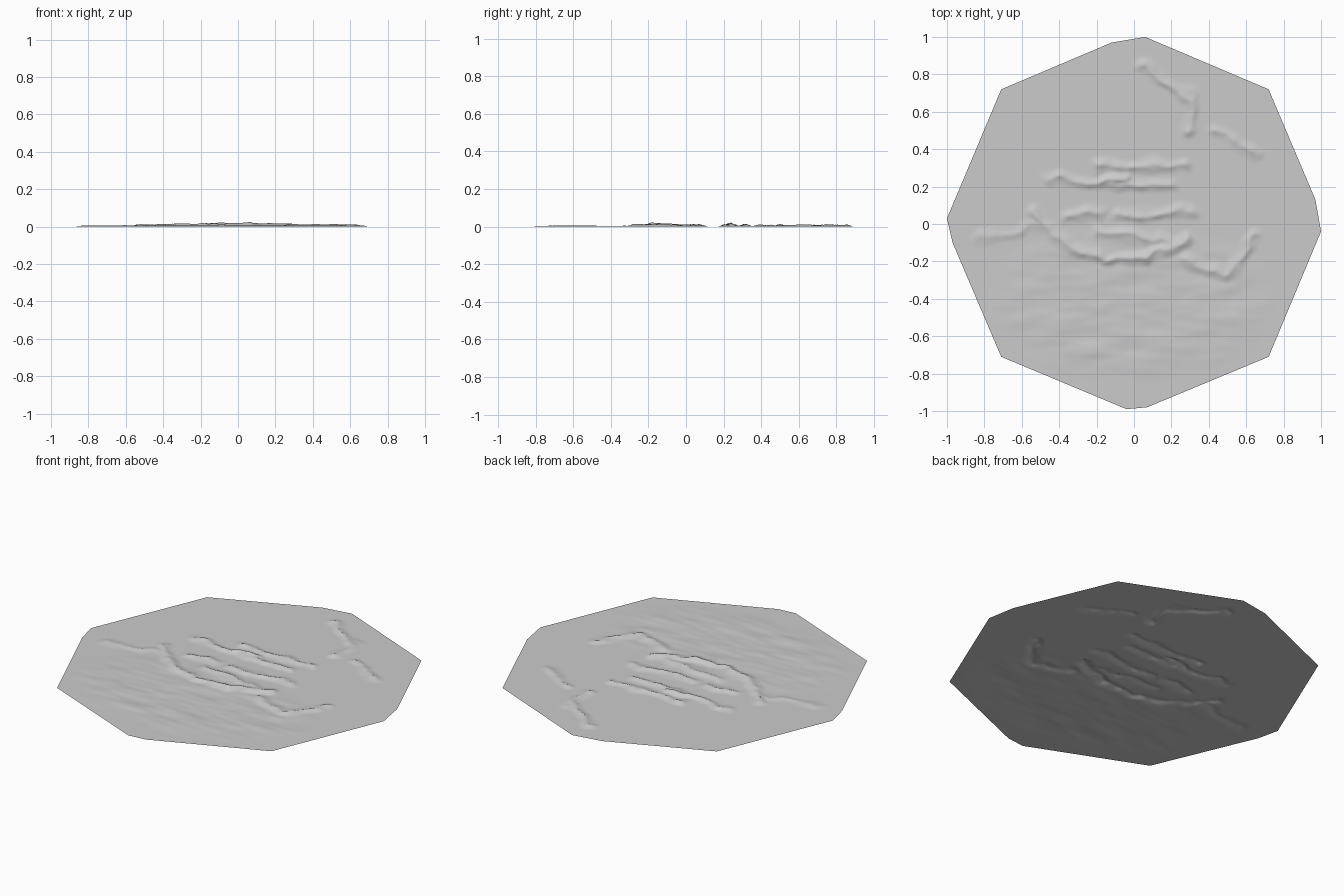
import bpy, bmesh, math
from mathutils import Vector, noise

if "Cube" in bpy.data.objects:
    bpy.data.objects.remove(bpy.data.objects["Cube"])

# Outline of the terrain sheet, clockwise from the back
OUTLINE = [(-0.12, 0.97), (0.06, 1.0), (0.72, 0.72), (0.97, 0.13), (1.0, -0.04), (0.72, -0.71),
           (0.07, -0.98), (-0.04, -0.99), (-0.71, -0.71), (-0.97, -0.1), (-1.0, 0.03), (-0.71, 0.72)]

# Mountain ridges: crest height, then crest path
RIDGES = [
    (0.013, (0.04, 0.85), (0.31, 0.67), (0.3, 0.49)),
    (0.011, (0.42, 0.51), (0.66, 0.37)),
    (0.015, (-0.46, 0.25), (-0.12, 0.21), (0.2, 0.21)),
    (0.023, (-0.18, 0.23), (-0.04, 0.24)),
    (0.014, (-0.2, 0.31), (0.28, 0.31)),
    (0.014, (-0.37, 0.04), (-0.18, 0.06)),
    (0.015, (-0.08, 0.05), (0.31, 0.07)),
    (0.016, (-0.53, 0.06), (-0.34, -0.14), (-0.1, -0.18)),
    (0.025, (-0.14, -0.18), (0.06, -0.18)),
    (0.018, (0.06, -0.18), (0.29, -0.08)),
    (0.014, (-0.2, -0.04), (0.2, -0.1)),
    (0.013, (0.27, -0.19), (0.5, -0.28), (0.64, -0.06)),
    (0.008, (-0.82, -0.08), (-0.47, 0.0)),
]
WIDTH = 0.047


def ridge_height(p, height, *path):
    """Sloped flanks around a crest line."""
    d = min((p - q.lerp(r, t)).length for q, r, t in nearest(p, path)) / WIDTH
    return height * (1 - d) ** 1.5 if d < 1 else 0.0


def nearest(p, path):
    """Closest position on each straight piece of a path."""
    for a, b in zip(path, path[1:]):
        a, b = Vector(a), Vector(b)
        yield a, b, max(0.0, min(1.0, (p - a).dot(b - a) / (b - a).length_squared))


def terrain_height(x, y):
    p = Vector((x, y, 0))
    # Bend the sample point so the crests look eroded
    warped = Vector((x + 0.03 * noise.noise(p * 11), y + 0.03 * noise.noise(p * 10 + Vector((7, 3, 5)))))
    z = max(ridge_height(warped, *r) for r in RIDGES)
    z *= 0.85 + 0.4 * noise.noise(p * 19)
    # Soft rolling hills, stretched sideways, covering the front half
    e = ((x + 0.02) / 0.8) ** 2 + ((y + 0.42) / 0.43) ** 2
    if e < 1:
        swell = noise.noise(Vector((x * 4, y * 11, 2.0))) + 0.4 * noise.noise(Vector((x * 8, y * 22, 9.0)))
        z += 0.005 * min(1, 2 * (1 - e)) * max(0, 0.6 + swell)
    return max(0.0, z)


# Terrain sheet: fine grid trimmed to the outline, then raised
bm = bmesh.new()
bmesh.ops.create_grid(bm, x_segments=180, y_segments=180, size=1.02)
for a, b in zip(OUTLINE, OUTLINE[1:] + OUTLINE[:1]):
    outward = Vector((a[1] - b[1], b[0] - a[0], 0)).normalized()
    bmesh.ops.bisect_plane(bm, geom=bm.verts[:] + bm.edges[:] + bm.faces[:], plane_co=(*a, 0),
                           plane_no=outward, clear_outer=True)
for v in bm.verts:
    v.co.z = terrain_height(v.co.x, v.co.y)
bm.normal_update()
for f in bm.faces:
    f.smooth = True
    if f.normal.z < 0:
        f.normal_flip()
mesh = bpy.data.meshes.new("terrain")
bm.to_mesh(mesh)
bm.free()
terrain = bpy.data.objects.new("terrain", mesh)
bpy.context.collection.objects.link(terrain)

# Plain grey ground
grey = bpy.data.materials.new("ground grey")
grey.diffuse_color = (0.6, 0.6, 0.6, 1)
grey.use_nodes = True
grey.node_tree.nodes["Principled BSDF"].inputs["Base Color"].default_value = grey.diffuse_color
mesh.materials.append(grey)
